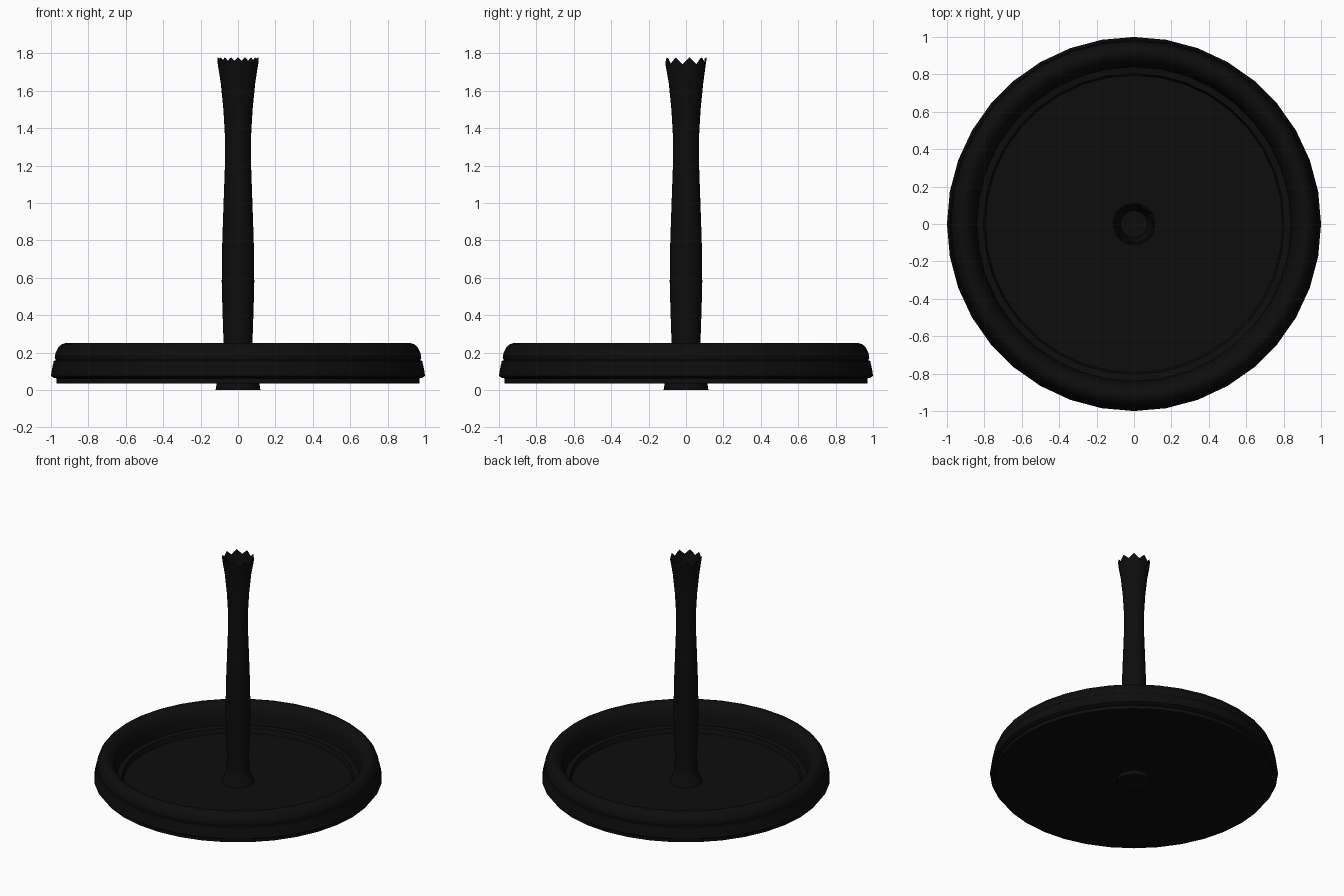
import bpy, bmesh, math

if "Cube" in bpy.data.objects:
    bpy.data.objects.remove(bpy.data.objects["Cube"])

SIDES = 36
black = bpy.data.materials.new("matte_black")
black.diffuse_color = (0.004, 0.004, 0.004, 1)
black.use_nodes = True
black.node_tree.nodes["Principled BSDF"].inputs["Base Color"].default_value = black.diffuse_color


def lathe(name, profile, lift=None):
    """Revolve (radius, z) points around z; lift(i, angle) offsets z per profile point."""
    bm = bmesh.new()
    rings = []
    for i, (r, z) in enumerate(profile):
        if r == 0:
            rings.append([bm.verts.new((0, 0, z))] * SIDES)
            continue
        ring = []
        for k in range(SIDES):
            a = 2 * math.pi * k / SIDES
            dz = lift(i, a) if lift else 0
            ring.append(bm.verts.new((r * math.cos(a), r * math.sin(a), z + dz)))
        rings.append(ring)
    for lo, hi in zip(rings, rings[1:]):
        for k in range(SIDES):
            n = (k + 1) % SIDES
            corners = list(dict.fromkeys((lo[k], lo[n], hi[n], hi[k])))
            bm.faces.new(corners)
    bmesh.ops.recalc_face_normals(bm, faces=bm.faces)
    mesh = bpy.data.meshes.new(name)
    bm.to_mesh(mesh)
    bm.free()
    mesh.materials.append(black)
    obj = bpy.data.objects.new(name, mesh)
    bpy.context.collection.objects.link(obj)
    bpy.context.view_layer.objects.active = obj
    obj.select_set(True)
    bpy.ops.object.shade_smooth_by_angle(angle=math.radians(35))
    obj.select_set(False)
    return obj


# round tray with a rolled, stepped rim
lathe("tray", [
    (0, 0.035), (0.97, 0.035), (0.97, 0.062), (0.985, 0.065), (1.0, 0.075),
    (0.995, 0.11), (0.985, 0.155), (0.975, 0.16), (0.98, 0.175), (0.975, 0.2),
    (0.96, 0.228), (0.945, 0.243), (0.925, 0.25), (0.90, 0.245), (0.875, 0.225),
    (0.855, 0.19), (0.845, 0.14), (0.84, 0.09), (0.805, 0.085), (0.795, 0.05),
    (0, 0.05),
])

# hollow flared post with a nine-lobed scalloped mouth
post = [
    (0, 0.0), (0.12, 0.0), (0.115, 0.03), (0.108, 0.07), (0.09, 0.10),
    (0.08, 0.16), (0.077, 0.25), (0.083, 0.42), (0.087, 0.58), (0.084, 0.8),
    (0.075, 1.06), (0.070, 1.2), (0.070, 1.36), (0.078, 1.5), (0.092, 1.64),
    (0.11, 1.76), (0.10, 1.755), (0.085, 1.66), (0.072, 1.56), (0, 1.55),
]


def scallop(i, a):
    return 0.018 * math.cos(9 * (a - math.pi / 2)) if i in (15, 16) else 0


lathe("post", post, scallop)
